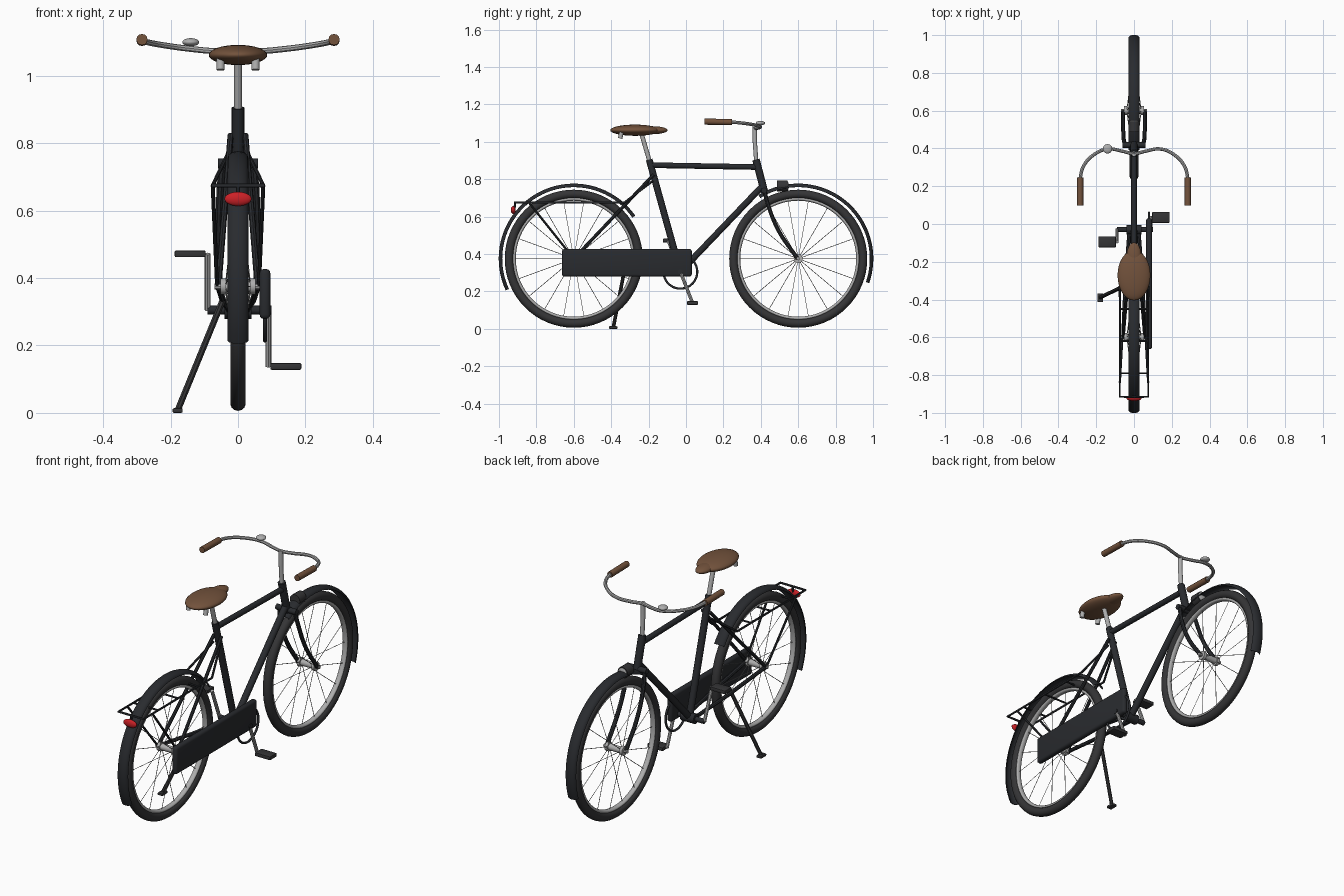
import bpy, bmesh
from math import sin, cos, pi, radians
from mathutils import Vector

if "Cube" in bpy.data.objects:
    bpy.data.objects.remove(bpy.data.objects["Cube"])


def material(name, rgb):
    m = bpy.data.materials.new(name)
    m.diffuse_color = (*rgb, 1)
    m.use_nodes = True
    m.node_tree.nodes["Principled BSDF"].inputs["Base Color"].default_value = m.diffuse_color
    return m


BLACK = material("black_paint", (0.022, 0.024, 0.028))
RUBBER = material("rubber", (0.035, 0.035, 0.037))
STEEL = material("steel", (0.42, 0.42, 0.42))
BROWN = material("brown_leather", (0.17, 0.085, 0.045))
RED = material("red_lens", (0.6, 0.015, 0.02))


def finish(name, mat):
    o = bpy.context.object
    o.name = name
    o.data.materials.append(mat)
    return o


def tube(name, paths, r, mat, smooth=False, sides=2):
    """One object made of round rods following the given paths."""
    cu = bpy.data.curves.new(name, 'CURVE')
    cu.dimensions = '3D'
    cu.bevel_depth, cu.bevel_resolution, cu.use_fill_caps = r, sides, True
    cu.resolution_u = 8
    for pts in paths:
        s = cu.splines.new('BEZIER' if smooth else 'POLY')
        target = s.bezier_points if smooth else s.points
        target.add(len(pts) - 1)
        for p, co in zip(target, pts):
            if smooth:
                p.co = co
                p.handle_left_type = p.handle_right_type = 'AUTO'
            else:
                p.co = (*co, 1)
    o = bpy.data.objects.new(name, cu)
    bpy.context.collection.objects.link(o)
    cu.materials.append(mat)
    return o


def both(path):
    """A path and its mirror image across x = 0."""
    return [path, [(-x, y, z) for x, y, z in path]]


def box(name, loc, size, mat, bevel=0.004, segs=2):
    bpy.ops.mesh.primitive_cube_add(size=1, location=loc)
    o = finish(name, mat)
    o.scale = size
    bpy.ops.object.transform_apply(location=False, rotation=False, scale=True)
    b = o.modifiers.new("bevel", 'BEVEL')
    b.width, b.segments = bevel, segs
    return o


def ball(name, loc, size, mat):
    bpy.ops.mesh.primitive_uv_sphere_add(segments=32, ring_count=16, radius=1, location=loc)
    o = finish(name, mat)
    o.scale = size
    return o


def ring(name, loc, major, minor, mat, widen=1.0):
    bpy.ops.mesh.primitive_torus_add(location=loc, rotation=(0, pi / 2, 0), major_radius=major,
                                     minor_radius=minor, major_segments=64, minor_segments=14)
    o = finish(name, mat)
    o.scale.z = widen
    return o


def fender(name, cy, a0, a1):
    bm = bmesh.new()
    rows, n, m = [], 40, 8
    for i in range(n + 1):
        a = radians(a0 + (a1 - a0) * i / n)
        row = []
        for j in range(m + 1):
            t = -pi / 2 + pi * j / m
            rad = 0.383 + 0.017 * cos(t)
            row.append(bm.verts.new((0.029 * sin(t), cy + rad * cos(a), CZ + rad * sin(a))))
        rows.append(row)
    for p, q in zip(rows, rows[1:]):
        for j in range(m):
            bm.faces.new((p[j], p[j + 1], q[j + 1], q[j]))
    bmesh.ops.recalc_face_normals(bm, faces=bm.faces)
    me = bpy.data.meshes.new(name)
    bm.to_mesh(me)
    bm.free()
    o = bpy.data.objects.new(name, me)
    bpy.context.collection.objects.link(o)
    me.materials.append(BLACK)
    s = o.modifiers.new("thickness", 'SOLIDIFY')
    s.thickness, s.offset = 0.003, 0


CZ = 0.375            # wheel centre height
BB = (0, -0.03, 0.305)  # crank centre

# wheels: tyre, rim, hub, spokes
for tag, cy in (("rear", -0.6), ("front", 0.6)):
    c = (0, cy, CZ)
    ring(tag + "_tyre", c, 0.3455, 0.0235, RUBBER)
    ring(tag + "_rim", c, 0.319, 0.009, STEEL, 1.6)
    tube(tag + "_hub", [[(-0.045, cy, CZ), (0.045, cy, CZ)]], 0.017, STEEL, sides=4)
    tube(tag + "_hub_flanges", both([(0.036, cy, CZ), (0.052, cy, CZ)]), 0.024, STEEL, sides=4)
    tube(tag + "_axle", [[(-0.07, cy, CZ), (0.07, cy, CZ)]], 0.009, STEEL)
    spokes = []
    for i in range(18):
        a = 2 * pi * i / 18
        x = 0.036 if i % 2 else -0.036
        spokes.append([(x, cy + 0.02 * cos(a), CZ + 0.02 * sin(a)),
                       (0, cy + 0.316 * cos(a), CZ + 0.316 * sin(a))])
    tube(tag + "_spokes", spokes, 0.0016, STEEL, sides=0)
fender("rear_fender", -0.6, 35, 205)
fender("front_fender", 0.6, -19, 122)

# frame
tube("seat_tube", [[BB, (0, -0.197, 0.905)]], 0.018, BLACK, sides=4)
tube("top_tube", [[(0, -0.185, 0.875), (0, 0.38, 0.865)]], 0.015, BLACK, sides=4)
tube("head_tube", [[(0, 0.374, 0.905), (0, 0.42, 0.73)]], 0.02, BLACK, sides=4)
tube("down_tube", [[(0, 0.41, 0.765), BB]], 0.017, BLACK, sides=4)
tube("bottom_bracket", [[(-0.04, *BB[1:]), (0.04, *BB[1:])]], 0.026, BLACK, sides=4)
tube("seat_stays", both([(0.022, -0.172, 0.825), (0.058, -0.6, CZ)]), 0.009, BLACK)
tube("chain_stays", both([(0.025, -0.04, 0.305), (0.045, -0.3, 0.335), (0.058, -0.6, CZ)]), 0.01, BLACK)

# fork
tube("fork_crown", [[(-0.06, 0.418, 0.74), (0.06, 0.418, 0.74)]], 0.015, BLACK, sides=4)
tube("fork_legs", both([(0.046, 0.418, 0.742), (0.053, 0.44, 0.66), (0.057, 0.495, 0.525),
                        (0.057, 0.597, CZ)]), 0.011, BLACK, True)

# handlebar
half = [(0.06, 0.385, 1.073), (0.14, 0.397, 1.08), (0.215, 0.365, 1.09),
        (0.265, 0.31, 1.099), (0.284, 0.245, 1.105), (0.285, 0.18, 1.107)]
right, left = both(half)
tube("handlebar", [left[::-1] + [(0, 0.372, 1.073)] + right], 0.009, STEEL, True)
tube("grips", both([(0.285, 0.245, 1.105), (0.285, 0.098, 1.108)]), 0.0165, BROWN, sides=4)
tube("stem", [[(0, 0.376, 0.89), (0, 0.368, 1.0), (0, 0.368, 1.08)]], 0.0115, STEEL, sides=4)
ball("bell", (-0.14, 0.398, 1.1), (0.025, 0.025, 0.012), STEEL)

# saddle
ball("saddle", (0, -0.272, 1.062), (0.087, 0.133, 0.03), BROWN)
ball("saddle_nose", (0, -0.175, 1.062), (0.04, 0.077, 0.021), BROWN)
tube("seat_post", [[(0, -0.19, 0.88), (0, -0.24, 1.05)]], 0.012, STEEL, sides=4)
tube("saddle_springs", both([(0.052, -0.352, 1.018), (0.052, -0.345, 1.052)]), 0.012, STEEL, sides=4)

# drivetrain
box("chain_case", (0.08, -0.316, 0.353), (0.032, 0.694, 0.148), BLACK, 0.013, 3)
ring("chainring", (0.08, *BB[1:]), 0.09, 0.006, BLACK)
tube("crank_axle", [[(-0.09, *BB[1:]), (0.1, *BB[1:])]], 0.013, BLACK, sides=4)
for tag, s in (("right", 1), ("left", -1)):
    end = Vector(BB) + s * Vector((0, 0.065, -0.167))
    x = 0.09 * s
    tube(tag + "_crank", [[(x, *BB[1:]), (x, *end.yz)]], 0.009, STEEL)
    box(tag + "_pedal", (0.142 * s, *end.yz), (0.092, 0.058, 0.02), RUBBER)

# rear rack
tube("rack_rails", both([(0, -0.915, 0.675), (0.075, -0.915, 0.675), (0.075, -0.33, 0.675),
                         (0.02, -0.178, 0.79)]), 0.006, BLACK)
tube("rack_bars", [[(-0.075, y, 0.675), (0.075, y, 0.675)] for y in (-0.79, -0.62, -0.45)], 0.005, BLACK)
tube("rack_struts", both([(0.075, -0.84, 0.675), (0.062, -0.6, CZ)]), 0.006, BLACK)
tube("tail_light_bracket", [[(0, -0.913, 0.675), (0, -0.918, 0.635)]], 0.006, BLACK)
ball("tail_light", (0, -0.924, 0.635), (0.04, 0.013, 0.021), RED)

# headlight
tube("headlight", [[(0, 0.487, 0.764), (0, 0.543, 0.764)]], 0.03, RUBBER, sides=6)
ball("headlight_lens", (0, 0.543, 0.764), (0.025, 0.006, 0.025), STEEL)

# kickstand
tube("kickstand", [[(-0.045, -0.325, 0.335), (-0.178, -0.388, 0.01)]], 0.01, RUBBER)
box("kickstand_foot", (-0.179, -0.39, 0.007), (0.03, 0.046, 0.014), RUBBER)

# turn everything into meshes and smooth it, keeping hard edges
bpy.ops.object.select_all(action='SELECT')
bpy.context.view_layer.objects.active = bpy.data.objects["saddle"]
bpy.ops.object.convert(target='MESH')
bpy.ops.object.shade_smooth_by_angle(angle=radians(40))
